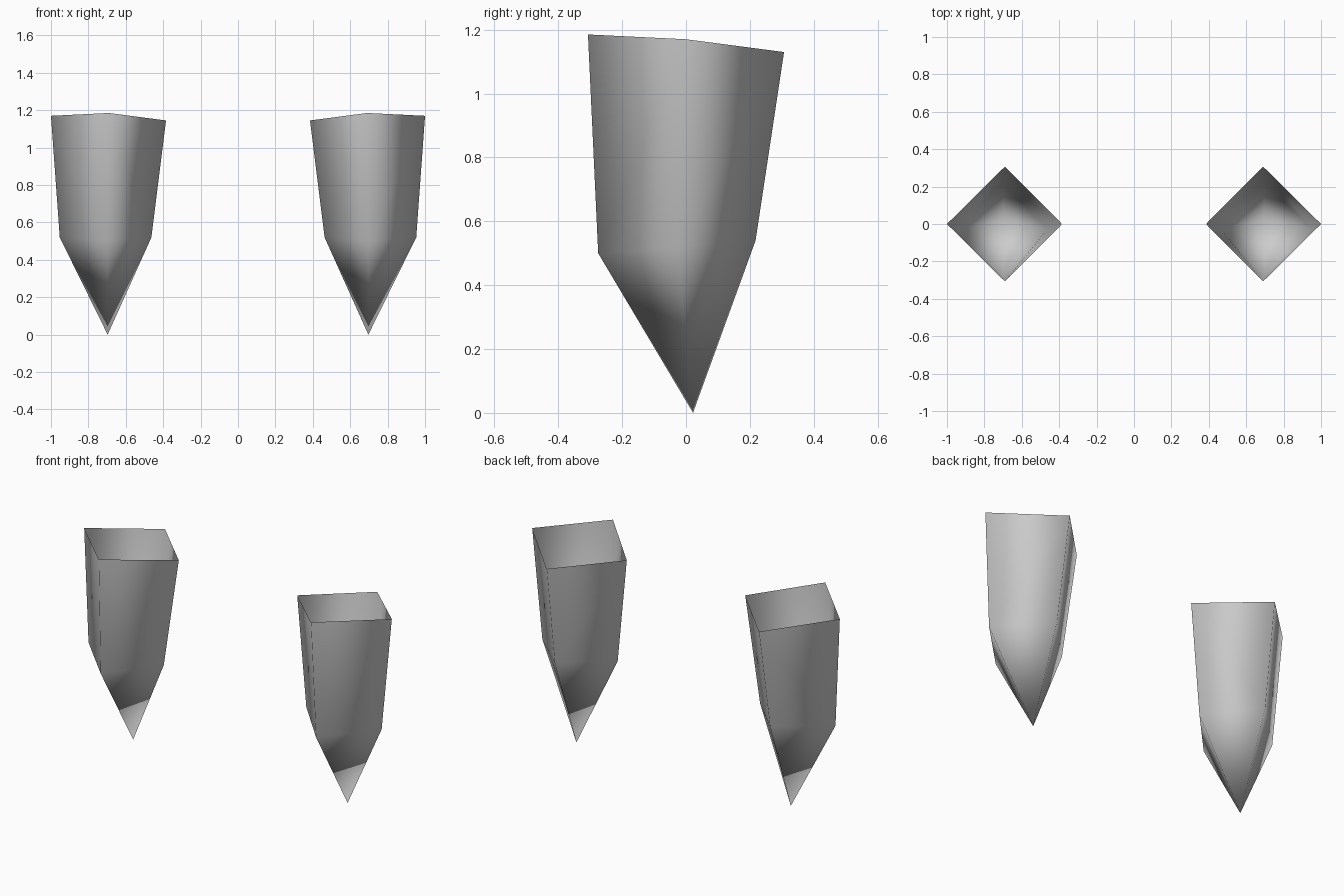
import bpy
import bmesh

cube = bpy.data.objects.get("Cube")
if cube:
    bpy.data.objects.remove(cube, do_unlink=True)

# One plain grey for both spikes
grey = bpy.data.materials.new("light_grey")
grey.use_nodes = True
grey.diffuse_color = (0.6, 0.6, 0.6, 1)
grey.node_tree.nodes["Principled BSDF"].inputs["Base Color"].default_value = (0.6, 0.6, 0.6, 1)

# Corners in order front, outer, back, inner (left side)
RIM = [(0.69, -0.307, 1.185), (1.0, 0.0, 1.17), (0.69, 0.307, 1.13), (0.385, 0.0, 1.145)]
SHOULDER = [(0.70, -0.275, 0.50), (0.953, -0.027, 0.52), (0.70, 0.218, 0.54), (0.463, -0.027, 0.52)]
TIP = (0.697, 0.022, 0.0)


def make_spike(name, side):
    """Open-topped, four-sided hollow spike; side is +1 for left, -1 for right."""
    bm = bmesh.new()

    def vert(p):
        return bm.verts.new((p[0] * side, p[1], p[2]))

    rim = [vert(p) for p in RIM]
    shoulder = [vert(p) for p in SHOULDER]
    tip = vert(TIP)
    for i in range(4):
        j = (i + 1) % 4
        bm.faces.new((shoulder[i], shoulder[j], rim[j], rim[i]))   # upper wall
        bm.faces.new((tip, shoulder[j], shoulder[i]))              # tapered point
    # Mirroring reverses the winding, so turn the faces outward again
    if side < 0:
        bmesh.ops.reverse_faces(bm, faces=bm.faces[:])
    for f in bm.faces:
        f.smooth = True
    mesh = bpy.data.meshes.new(name)
    bm.to_mesh(mesh)
    bm.free()
    mesh.materials.append(grey)
    obj = bpy.data.objects.new(name, mesh)
    bpy.context.collection.objects.link(obj)


make_spike("left_spike", 1)
make_spike("right_spike", -1)
